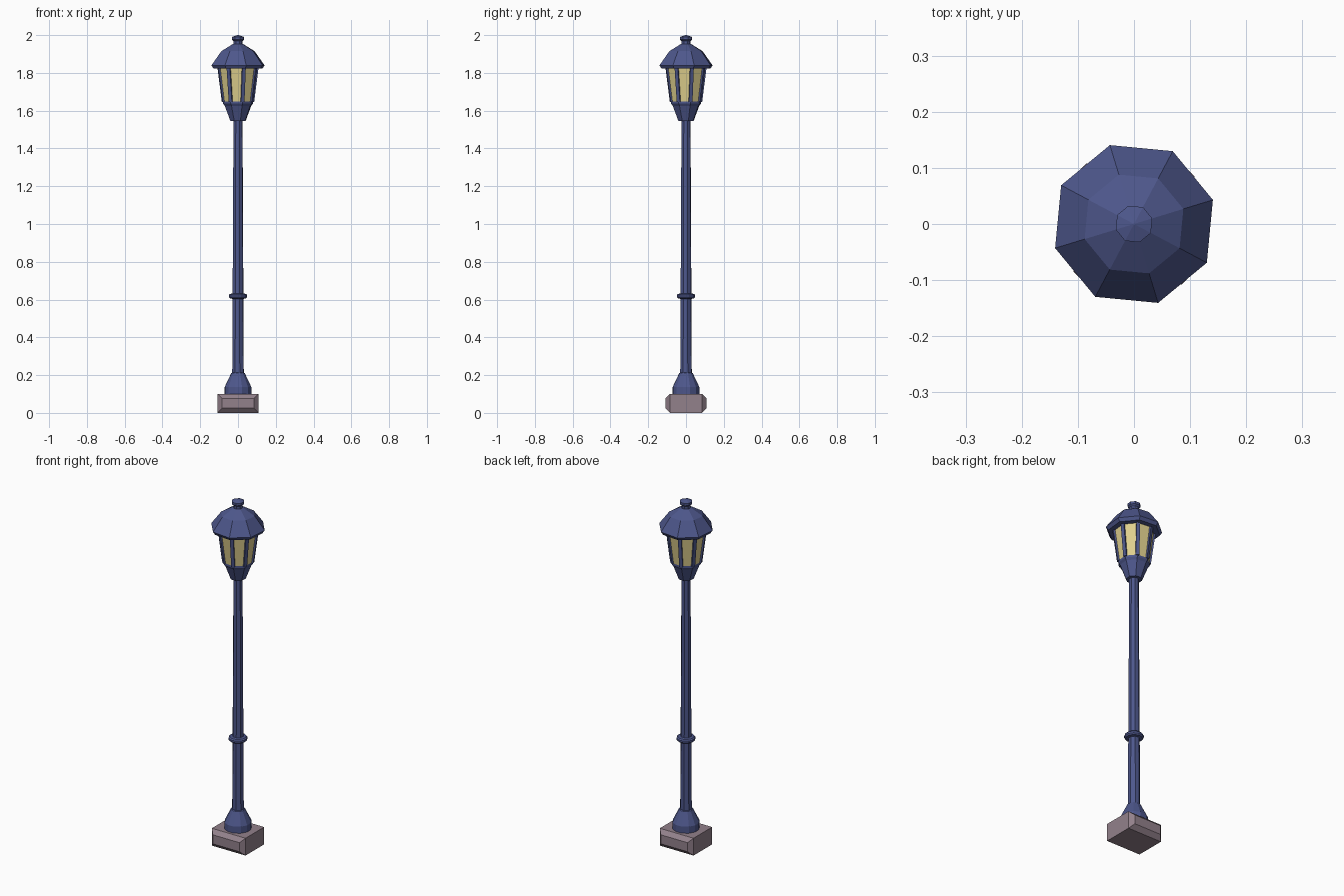
import bpy, bmesh, math
from mathutils import Vector

if "Cube" in bpy.data.objects:
    bpy.data.objects.remove(bpy.data.objects["Cube"])

TURN = math.radians(17)


def material(name, rgb):
    m = bpy.data.materials.new(name)
    m.diffuse_color = (*rgb, 1)
    m.use_nodes = True
    m.node_tree.nodes["Principled BSDF"].inputs["Base Color"].default_value = m.diffuse_color
    return m


BLUE = material("dark_blue_metal", (0.075, 0.095, 0.26))
GLASS = material("warm_glass", (0.74, 0.63, 0.27))
STONE = material("grey_stone", (0.29, 0.22, 0.26))


def finish(name, bm, mat):
    bmesh.ops.recalc_face_normals(bm, faces=bm.faces)
    me = bpy.data.meshes.new(name)
    bm.to_mesh(me)
    bm.free()
    me.materials.append(mat)
    ob = bpy.data.objects.new(name, me)
    bpy.context.collection.objects.link(ob)
    return ob


def lathe(name, profile, mat, sides=8):
    """Faceted solid turned from (radius, height) pairs, capped at both ends."""
    bm = bmesh.new()
    rings = [[bm.verts.new((r * math.cos(TURN + math.tau * i / sides),
                            r * math.sin(TURN + math.tau * i / sides), z))
              for i in range(sides)] for r, z in profile]
    for a, b in zip(rings, rings[1:]):
        for i in range(sides):
            j = (i + 1) % sides
            bm.faces.new((a[i], a[j], b[j], b[i]))
    bm.faces.new(rings[0][::-1])
    bm.faces.new(rings[-1])
    return finish(name, bm, mat)


# Stone foot: a block with a tapered panel on the front and back
bm = bmesh.new()
loops = []
for y, x, z0, z1 in ((-0.108, 0.085, 0.025, 0.077), (-0.085, 0.108, 0, 0.1),
                     (0.085, 0.108, 0, 0.1), (0.108, 0.085, 0.025, 0.077)):
    loops.append([bm.verts.new(p) for p in
                  ((-x, y, z0), (x, y, z0), (x, y, z1), (-x, y, z1))])
for a, b in zip(loops, loops[1:]):
    for i in range(4):
        j = (i + 1) % 4
        bm.faces.new((a[i], a[j], b[j], b[i]))
bm.faces.new(loops[0])
bm.faces.new(loops[-1])
finish("stone_foot", bm, STONE)

# Post
lathe("post_base", [(0.072, 0.1), (0.072, 0.138), (0.037, 0.21), (0.03, 0.213)], BLUE, 12)
lathe("pole", [(0.032, 0.2), (0.025, 1.55)], BLUE)
lathe("pole_ring", [(0.03, 0.604), (0.044, 0.606), (0.05, 0.613), (0.05, 0.623),
                    (0.044, 0.63), (0.03, 0.632)], BLUE, 12)

# Lantern
lathe("lantern_cup", [(0.042, 1.545), (0.073, 1.625), (0.082, 1.637),
                      (0.082, 1.649), (0.07, 1.651)], BLUE)
lathe("lantern_glass", [(0.082, 1.648), (0.105, 1.825)], GLASS)

# Eight tapered bars along the lantern corners
bm = bmesh.new()
for k in range(8):
    a = TURN + k * math.tau / 8
    out = Vector((math.cos(a), math.sin(a), 0))
    side = Vector((-math.sin(a), math.cos(a), 0)) * 0.0095
    ends = []
    for r, z in ((0.0865, 1.645), (0.1105, 1.825)):
        up = Vector((0, 0, z))
        ends.append([bm.verts.new(out * (r + d) + side * s + up)
                     for d, s in ((-0.016, -1), (0, -1), (0, 1), (-0.016, 1))])
    for i in range(4):
        j = (i + 1) % 4
        bm.faces.new((ends[0][i], ends[0][j], ends[1][j], ends[1][i]))
    bm.faces.new(ends[0])
    bm.faces.new(ends[1])
finish("lantern_bars", bm, BLUE)

# Roof and finial
lathe("roof", [(0.135, 1.822), (0.147, 1.84), (0.092, 1.915), (0.03, 1.952)], BLUE)
lathe("finial", [(0.024, 1.945), (0.024, 1.968), (0.034, 1.976),
                 (0.034, 1.99), (0.002, 2.0)], BLUE)
